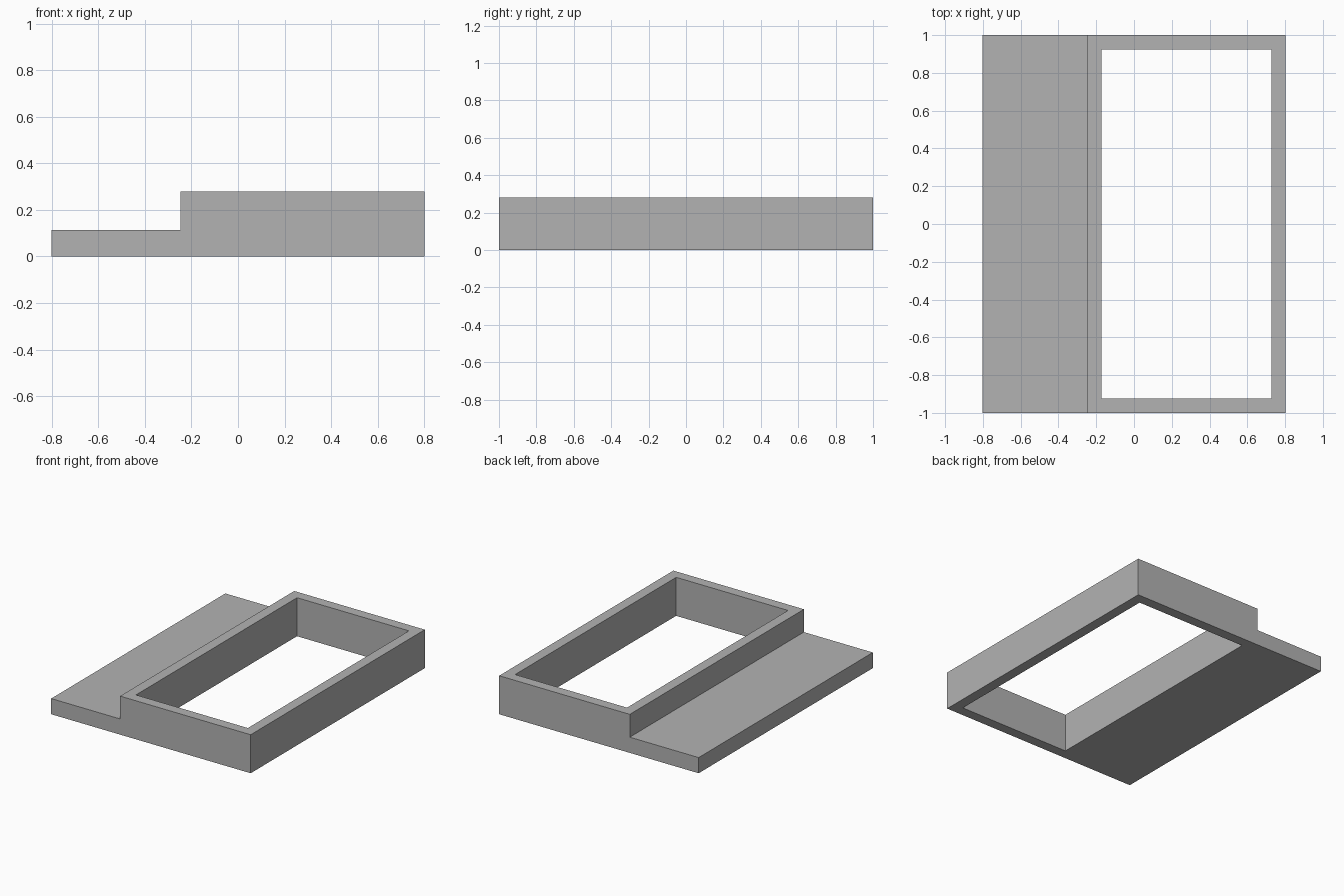
import bpy
import bmesh

if "Cube" in bpy.data.objects:
    bpy.data.objects.remove(bpy.data.objects["Cube"], do_unlink=True)

LENGTH = 2.0
HALF_WIDTH = 0.802
STEP_X = -0.248
LEDGE_Z, FRAME_Z = 0.114, 0.28
WALL = 0.075

# One plain grey for the whole part
grey = bpy.data.materials.new("plain_grey")
grey.use_nodes = True
grey.diffuse_color = (0.45, 0.45, 0.45, 1)
grey.node_tree.nodes["Principled BSDF"].inputs["Base Color"].default_value = grey.diffuse_color


def extrude_profile(name, profile, length):
    """Extrude an x-z outline along y, centred on y = 0."""
    bm = bmesh.new()
    face = bm.faces.new([bm.verts.new((x, -length / 2, z)) for x, z in profile])
    extruded = bmesh.ops.extrude_face_region(bm, geom=[face])["geom"]
    verts = [v for v in extruded if isinstance(v, bmesh.types.BMVert)]
    bmesh.ops.translate(bm, verts=verts, vec=(0, length, 0))
    bmesh.ops.recalc_face_normals(bm, faces=bm.faces)
    mesh = bpy.data.meshes.new(name)
    bm.to_mesh(mesh)
    bm.free()
    mesh.materials.append(grey)
    obj = bpy.data.objects.new(name, mesh)
    bpy.context.collection.objects.link(obj)
    return obj


# Stepped body: low ledge beside the tall frame
body = extrude_profile("stepped_frame", [
    (-HALF_WIDTH, 0), (HALF_WIDTH, 0), (HALF_WIDTH, FRAME_Z),
    (STEP_X, FRAME_Z), (STEP_X, LEDGE_Z), (-HALF_WIDTH, LEDGE_Z)], LENGTH)

# Rectangular opening right through the frame
left, right = STEP_X + WALL, HALF_WIDTH - WALL
cutter = extrude_profile("opening_cutter", [
    (left, -0.1), (right, -0.1), (right, FRAME_Z + 0.1), (left, FRAME_Z + 0.1)],
    LENGTH - 2 * WALL)
cutter.hide_render = True

cut = body.modifiers.new("opening", 'BOOLEAN')
cut.operation = 'DIFFERENCE'
cut.solver = 'EXACT'
cut.object = cutter

# Apply the cut and drop the helper
bpy.context.view_layer.objects.active = body
body.select_set(True)
bpy.ops.object.modifier_apply(modifier=cut.name)
bpy.data.objects.remove(cutter, do_unlink=True)
